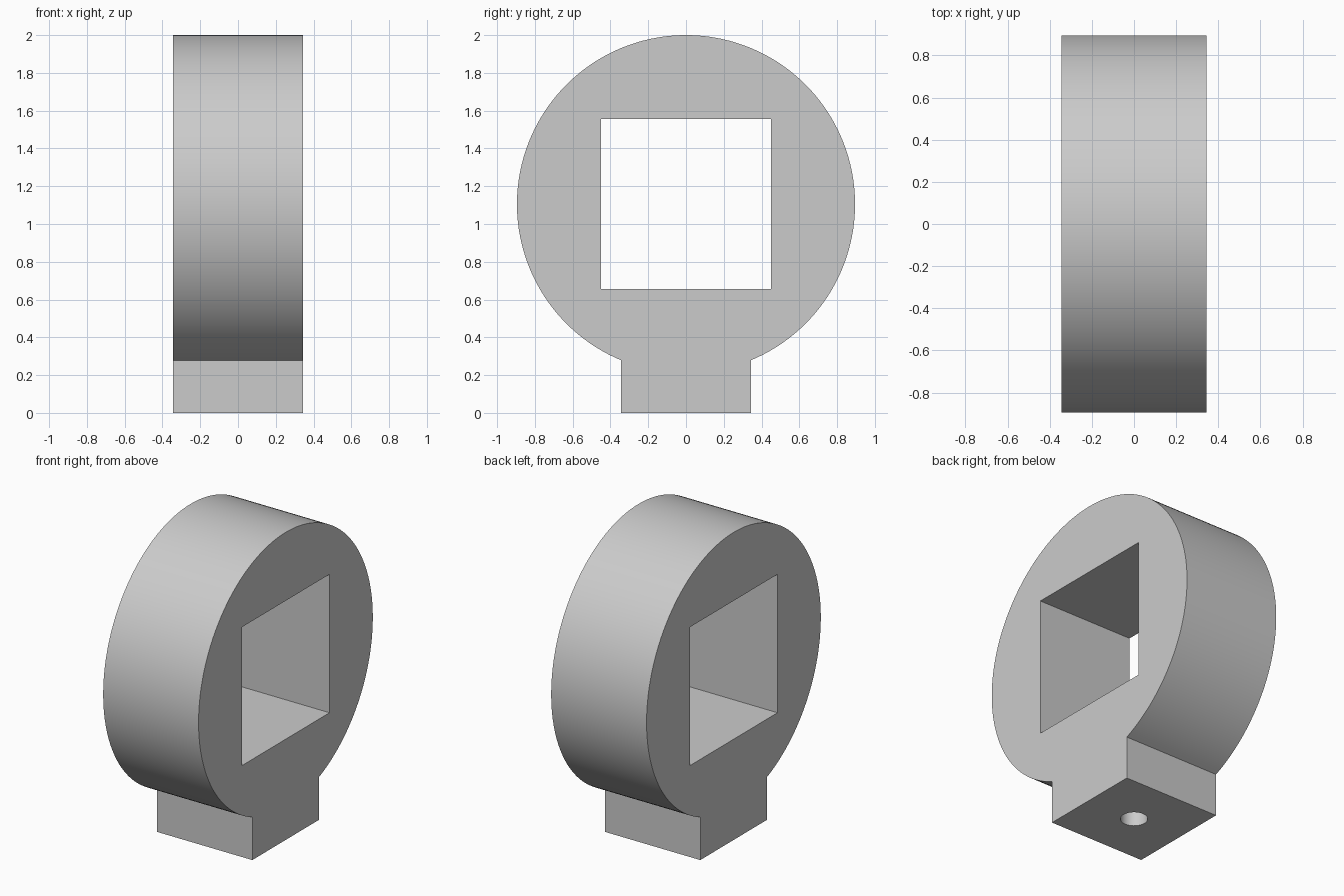
import bpy
import bmesh
from math import asin, pi, sin, cos, radians

cube = bpy.data.objects.get("Cube")
if cube:
    bpy.data.objects.remove(cube, do_unlink=True)

RADIUS, CENTRE_Z = 0.895, 1.105
HALF = 0.343          # half thickness of the ring and half width of the neck
WINDOW = 0.9          # side of the square opening
SEGMENTS = 128

grey = bpy.data.materials.new("light grey")
grey.use_nodes = True
colour = (0.6, 0.6, 0.6, 1)
grey.diffuse_color = colour
grey.node_tree.nodes["Principled BSDF"].inputs["Base Color"].default_value = colour

# Ring and neck: one side outline, extruded across x
gap = asin(HALF / RADIUS)
start, sweep = -pi / 2 + gap, 2 * (pi - gap)
outline = [(-HALF, 0), (HALF, 0)]
for i in range(SEGMENTS + 1):
    a = start + sweep * i / SEGMENTS
    outline.append((RADIUS * cos(a), CENTRE_Z + RADIUS * sin(a)))

bm = bmesh.new()
face = bm.faces.new([bm.verts.new((-HALF, y, z)) for y, z in outline])
side = bmesh.ops.extrude_face_region(bm, geom=[face])["geom"]
bmesh.ops.translate(bm, vec=(2 * HALF, 0, 0),
                    verts=[v for v in side if isinstance(v, bmesh.types.BMVert)])
bmesh.ops.recalc_face_normals(bm, faces=bm.faces)
mesh = bpy.data.meshes.new("ring_with_neck")
bm.to_mesh(mesh)
bm.free()
mesh.materials.append(grey)
body = bpy.data.objects.new("ring_with_neck", mesh)
bpy.context.collection.objects.link(body)


def cut(name):
    """Subtract the active object from the body, then discard it."""
    cutter = bpy.context.object
    cutter.name = name
    cutter.hide_render = True
    cutter.data.materials.append(grey)
    bpy.context.view_layer.objects.active = body
    mod = body.modifiers.new(name, 'BOOLEAN')
    mod.operation, mod.solver, mod.object = 'DIFFERENCE', 'EXACT', cutter
    bpy.ops.object.modifier_apply(modifier=mod.name)
    bpy.data.objects.remove(cutter, do_unlink=True)


# Square opening through the ring
bpy.ops.mesh.primitive_cube_add(size=WINDOW, location=(0, 0, CENTRE_Z))
cut("square_opening")

# Round blind hole in the underside of the neck
bpy.ops.mesh.primitive_cylinder_add(vertices=48, radius=0.08, depth=0.8)
cut("mounting_hole")

# Smooth the round walls, keep the corners crisp
bpy.ops.object.select_all(action='DESELECT')
body.select_set(True)
bpy.context.view_layer.objects.active = body
bpy.ops.object.shade_smooth_by_angle(angle=radians(30))
